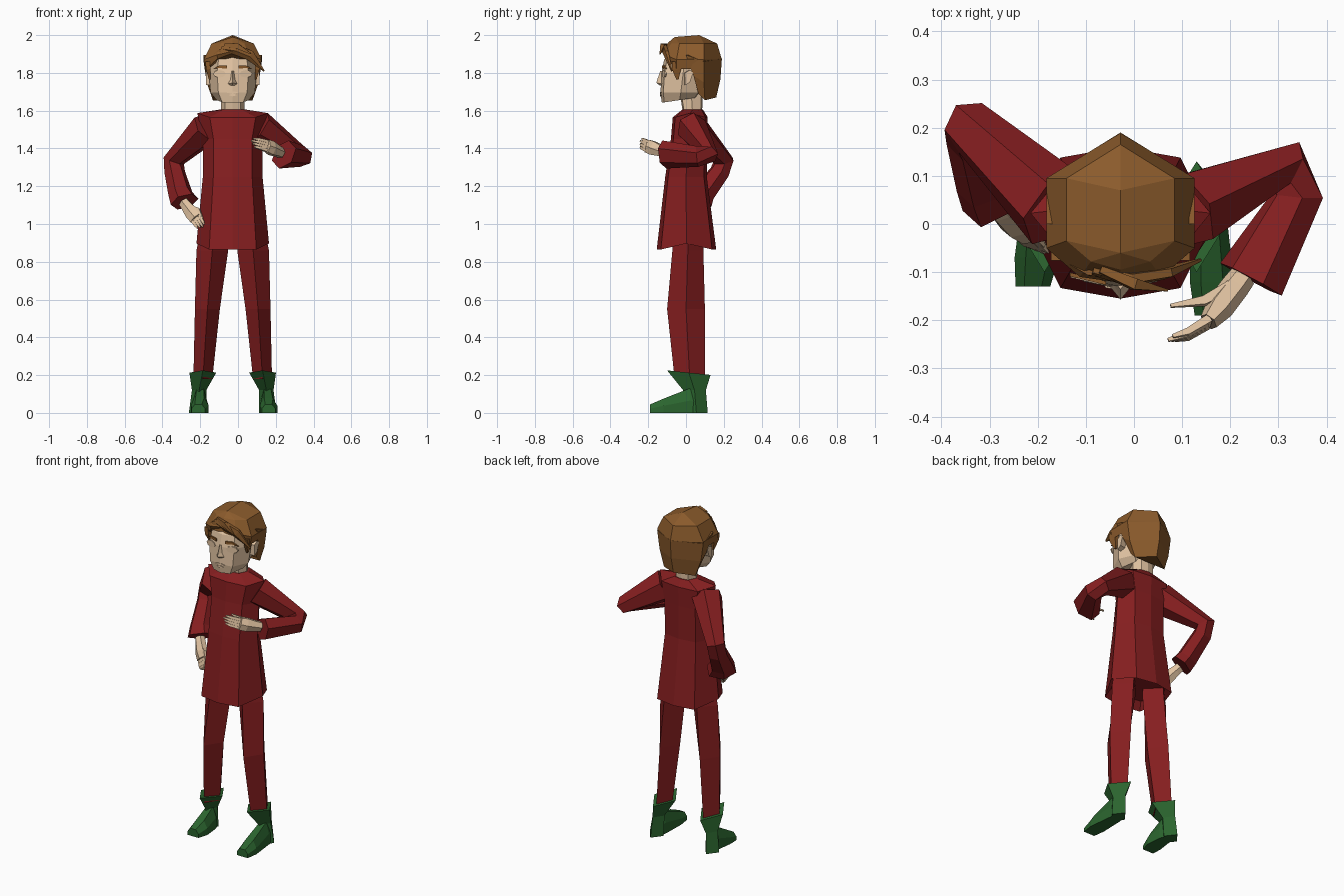
import bpy, bmesh, math
from mathutils import Vector as V

cube = bpy.data.objects.get("Cube")
if cube:
    bpy.data.objects.remove(cube)


def material(name, rgb):
    m = bpy.data.materials.new(name)
    m.use_nodes = True
    m.diffuse_color = (*rgb, 1)
    b = next(n for n in m.node_tree.nodes if n.type == 'BSDF_PRINCIPLED')
    b.inputs["Base Color"].default_value = (*rgb, 1)
    return m


RED = material("dark_red_cloth", (0.235, 0.013, 0.014))
GREEN = material("green_leather", (0.024, 0.13, 0.028))
SKIN = material("skin", (0.76, 0.55, 0.36))
HAIR = material("brown_hair", (0.26, 0.105, 0.025))

CX = -0.028  # body centre line


def loft(name, rings, mat):
    """Skin a list of equal-length point rings and cap both ends."""
    bm = bmesh.new()
    rows = [[bm.verts.new(p) for p in r] for r in rings]
    n = len(rows[0])
    for a, b in zip(rows, rows[1:]):
        for i in range(n):
            j = (i + 1) % n
            bm.faces.new((a[i], a[j], b[j], b[i]))
    bm.faces.new(rows[0])
    bm.faces.new(rows[-1])
    bmesh.ops.remove_doubles(bm, verts=bm.verts, dist=0.0005)
    bmesh.ops.recalc_face_normals(bm, faces=bm.faces)
    me = bpy.data.meshes.new(name)
    bm.to_mesh(me)
    bm.free()
    me.materials.append(mat)
    ob = bpy.data.objects.new(name, me)
    bpy.context.collection.objects.link(ob)
    return ob


def tube(name, pts, radii, ref, mat, n=6):
    """Tapered tube; radii are (along ref, across ref) for each point."""
    pts = [V(p) for p in pts]
    rings = []
    for i, p in enumerate(pts):
        d = V()
        if i > 0:
            d += (p - pts[i - 1]).normalized()
        if i < len(pts) - 1:
            d += (pts[i + 1] - p).normalized()
        d.normalize()
        u = V(ref)
        u = (u - d * u.dot(d)).normalized()
        w = d.cross(u)
        a, b = radii[i]
        angles = [2 * math.pi * (k + 0.5) / n for k in range(n)]
        rings.append([p + u * a * math.cos(t) + w * b * math.sin(t) for t in angles])
    return loft(name, rings, mat)


OCT = [(0, -1), (.65, -.86), (1, 0), (.65, .86), (0, 1), (-.65, .86), (-1, 0), (-.65, -.86)]


def oct_ring(z, w, y0, y1, lift=0.0, slope=0.0):
    """Eight-sided body ring; lift raises the side corners, slope raises the back."""
    m, h = (y0 + y1) / 2, (y1 - y0) / 2
    return [(CX + w * x, m + h * y, z + slope * (1 + y) + (lift if abs(x) == 1 else 0)) for x, y in OCT]


def diamond(x, y, z, rx, ry, tilt=0.0):
    """Four-sided ring with corners at the front, sides and back."""
    return [(x, y - ry, z + tilt), (x + rx, y, z), (x, y + ry, z - tilt), (x - rx, y, z)]


# Tunic, with a recessed underside
loft("tunic", [oct_ring(.91, .165, -.12, .13), oct_ring(.865, .192, -.155, .16, .032),
               oct_ring(1.25, .158, -.11, .11), oct_ring(1.45, .157, -.08, .112),
               oct_ring(1.565, .187, -.07, .115, .022), oct_ring(1.605, .075, -.02, .09)], RED)

# Legs and boots
for side, s in (("left", 1), ("right", -1)):
    def mx(x):
        return CX + s * (x - CX)
    loft(side + "_leg", [diamond(mx(.075), .01, .93, .075, .08), diamond(mx(.08), .01, .86, .084, .082),
                         diamond(mx(.106), 0, .55, .066, .1), diamond(mx(.13), .02, .18, .05, .08)], RED)
    loft(side + "_boot_shaft", [diamond(mx(.13), .015, .213, .071, .115, .012),
                                diamond(mx(.15), .045, .12, .038, .06),
                                diamond(mx(.158), .055, 0, .046, .06)], GREEN)
    # foot sections: x, y, half width, height
    if s > 0:
        foot = [(.157, .06, .032, .11), (.156, .02, .036, .13), (.162, -.12, .046, .075), (.162, -.19, .036, .045)]
    else:
        foot = [(-.211, .06, .032, .11), (-.2, .02, .036, .13), (-.202, -.07, .046, .08), (-.21, -.13, .036, .045)]
    loft(side + "_boot_foot", [[(x - w, y, 0), (x + w, y, 0), (x + w, y, h * .5), (x + w * .5, y, h),
                                (x - w * .5, y, h), (x - w, y, h * .5)] for x, y, w, h in foot], GREEN)

# Sleeves, bent at the elbow: centre points and radii
ARMS = {
    "left": ([(.11, .03, 1.51), (.318, .12, 1.372), (.34, .06, 1.358), (.243, -.115, 1.368)],
             [(.095, .082), (.052, .056), (.056, .056), (.084, .062)]),
    "right": ([(-.16, .03, 1.51), (-.34, .2, 1.335), (-.335, .178, 1.275), (-.305, .09, 1.16),
               (-.283, .064, 1.118)],
              [(.09, .09), (.056, .058), (.056, .055), (.07, .06), (.088, .066)]),
}
for side, (p, radii) in ARMS.items():
    bend = (V(p[1]) - V(p[0])).cross(V(p[3]) - V(p[2])).normalized()
    tube(side + "_sleeve", p, radii, bend, RED)


def hand(side, wrist, knuckle, tip, spread, thumb):
    """Palm, four fingers and a thumb."""
    wrist, knuckle, tip, s = V(wrist), V(knuckle), V(tip), V(spread).normalized()
    back = wrist + (wrist - knuckle) * 0.3
    tube(side + "_palm", [back, wrist, wrist.lerp(knuckle, .6), knuckle],
         [(.03, .028), (.032, .03), (.042, .03), (.04, .02)], s, SKIN, 6)
    for k in range(4):
        o = (k - 1.5)
        reach = 1 - 0.1 * abs(o - .5)
        a, b = knuckle + s * o * .016, knuckle.lerp(tip, reach) + s * o * .014
        mid = a.lerp(b, .5) + (knuckle - wrist).normalized() * .012
        tube(side + "_finger_%d" % (k + 1), [a, mid, b], [(.011, .012), (.01, .01), (.005, .005)], s, SKIN, 4)
    tube(side + "_thumb", thumb, [(.016, .016), (.013, .013), (.005, .005)], s, SKIN, 4)


hand("left", (.21, -.13, 1.385), (.155, -.203, 1.412), (.07, -.243, 1.434), (.1, .3, 1),
     [(.2, -.13, 1.405), (.145, -.16, 1.42), (.076, -.17, 1.435)])
hand("right", (-.272, .03, 1.095), (-.222, -.025, 1.03), (-.192, -.058, .98), (.75, -.15, .6),
     [(-.25, .015, 1.085), (-.21, -.02, 1.075), (-.188, -.045, 1.03)])

# Neck and head
loft("neck", [oct_ring(1.58, .064, -.015, .085), oct_ring(1.74, .06, -.04, .09)], SKIN)
loft("head", [oct_ring(1.642, .085, -.128, .06, 0, .014), oct_ring(1.695, .117, -.135, .08),
              oct_ring(1.80, .127, -.13, .1), oct_ring(1.87, .116, -.116, .1),
              oct_ring(1.93, .07, -.07, .1)], SKIN)

# Nose
loft("nose", [[(CX - .006, -.128, 1.81), (CX + .006, -.128, 1.81), (CX, -.136, 1.81)],
              [(CX - .014, -.126, 1.765), (CX + .014, -.126, 1.765), (CX, -.152, 1.765)],
              [(CX - .024, -.128, 1.742), (CX + .024, -.128, 1.742), (CX, -.157, 1.747)],
              [(CX - .012, -.13, 1.734), (CX + .012, -.13, 1.734), (CX, -.14, 1.734)]], SKIN)


def plate(name, outline, y, slope, mat):
    """Thin face plate; slope moves it back away from the centre line."""
    loft(name, [[(x, y + slope * abs(x - CX) + d, z) for x, z in outline] for d in (0, .008)], mat)


# Lips, eyelids and brows
for nm, z, w in (("upper_lip", 1.695, .032), ("lower_lip", 1.682, .022)):
    plate(nm, [(CX - w, z), (CX, z - .006), (CX + w, z), (CX + w * .4, z + .006), (CX - w * .4, z + .006)],
          -.1385, .2, SKIN)
for side, s in (("left", 1), ("right", -1)):
    e = CX + s * .07
    plate(side + "_eyelid", [(e + .034 * math.cos(t * math.pi / 4), 1.795 + .02 * math.sin(t * math.pi / 4))
                             for t in range(8)], -.136, .24, SKIN)
    plate(side + "_brow", [(CX + s * x, z) for x, z in ((.03, 1.822), (.07, 1.826), (.105, 1.82),
                                                       (.07, 1.84), (.03, 1.838))], -.134, .24, HAIR)
    # Ears
    loft(side + "_ear", [[(CX + s * (x + .012 * k), y + .006 * k, z) for y, z in
                          ((-.01, 1.735), (.015, 1.75), (.032, 1.80), (.015, 1.815), (-.012, 1.80))]
                         for k, x in ((0, .105), (1, .13))], SKIN)


def crown_ring(w, *corners):
    """Eight-sided crown ring; corners run front, front side, side front, side back, back as (x, y, z)."""
    half = [(x * w, y, z) for x, y, z in corners]
    mirrored = [(-x, y, z) for x, y, z in half[-2:0:-1]]
    return [(CX + x, y, z) for x, y, z in half + mirrored]


# Hair crown, open and raised over the forehead, and the hair at the back
loft("hair_crown", [
    crown_ring(.143, (0, -.108, 1.905), (.55, -.106, 1.875), (1, -.05, 1.82), (1, .08, 1.82), (0, .17, 1.82)),
    crown_ring(.154, (0, -.122, 1.915), (.55, -.11, 1.895), (1, -.05, 1.87), (1, .095, 1.87), (0, .19, 1.87)),
    crown_ring(.112, (0, -.095, 1.96), (.55, -.078, 1.957), (1, -.035, 1.955), (1, .095, 1.955), (0, .165, 1.955)),
    crown_ring(0, (0, -.06, 1.99), (0, -.06, 1.99), (0, -.06, 1.99), (0, .07, 2.0), (0, .07, 2.0))], HAIR)
loft("hair_back", [[(CX - w, y0, z + .035), (CX - w, y1, z), (CX, y2, z + .015), (CX + w, y1, z),
                    (CX + w, y0, z + .035)]
                   for z, w, y0, y1, y2 in ((1.655, .105, .065, .1, .16), (1.75, .138, .04, .095, .182),
                                            (1.86, .154, 0, .095, .19))], HAIR)

# Sideburns
for side, s in (("left", 1), ("right", -1)):
    tube(side + "_sideburn", [(CX + s * .132, -.05, 1.86), (CX + s * .13, -.05, 1.82), (CX + s * .122, -.045, 1.765)],
         [(.036, .018), (.034, .016), (.008, .006)], (0, 1, 0), HAIR, 4)

# Swept fringe locks
tube("fringe_left", [(-.085, -.095, 1.93), (-.01, -.114, 1.925), (.065, -.102, 1.895), (.138, -.075, 1.81)],
     [(.012, .012), (.03, .016), (.03, .014), (.004, .004)], (.4, 0, 1), HAIR, 5)
tube("fringe_right", [(-.03, -.106, 1.935), (-.085, -.1, 1.91), (-.14, -.068, 1.865), (-.166, -.045, 1.82)],
     [(.012, .01), (.024, .012), (.024, .012), (.004, .004)], (-.4, 0, 1), HAIR, 5)
tube("fringe_tuft", [(-.07, -.095, 1.945), (0, -.125, 1.94), (.07, -.138, 1.9)],
     [(.012, .01), (.02, .016), (.003, .003)], (.4, 0, 1), HAIR, 4)
